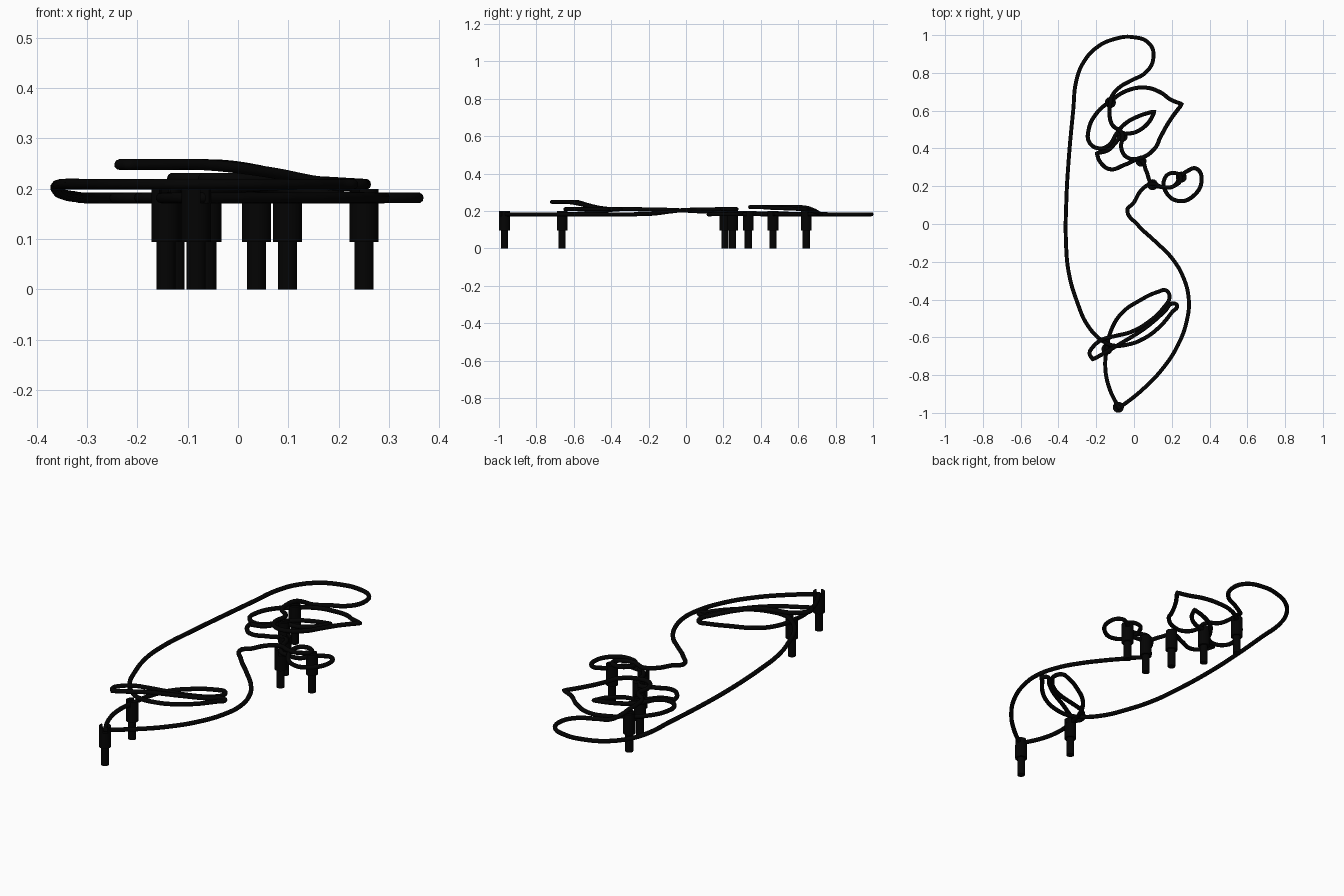
import bpy, bmesh, math

if "Cube" in bpy.data.objects:
    bpy.data.objects.remove(bpy.data.objects["Cube"])

black = bpy.data.materials.new("black")
black.diffuse_color = (0.001, 0.001, 0.001, 1)
black.use_nodes = True
black.node_tree.nodes["Principled BSDF"].inputs["Base Color"].default_value = black.diffuse_color

LOW, MID, HIGH = 0.182, 0.209, 0.248   # wire heights

# One closed wire, described by its sections (x, y, z); a fourth entry marks a sharp bend
top_loop = [(-.115, .68, .205), (-.075, .725, LOW), (-.02, .757, LOW), (.065, .805, LOW),
            (.102, .875, LOW), (.083, .953, LOW), (-.01, .99, LOW), (-.1, .98, LOW),
            (-.19, .94, LOW), (-.265, .86, LOW), (-.305, .76, LOW)]
long_side = [(-.322, .6, .184), (-.345, .35, .188), (-.358, .13, .195), (-.36, -.1, .206),
             (-.345, -.26, MID), (-.302, -.41, MID), (-.243, -.54, MID), (-.165, -.62, MID)]
lower_leaf = [(-.11, -.643, MID), (-.032, -.638, MID), (.055, -.605, MID), (.14, -.54, MID),
              (.203, -.465, MID), (.228, -.434, MID), (.207, -.42, MID), (.16, -.465, .214),
              (.06, -.55, .233), (-.075, -.635, HIGH), (-.165, -.688, HIGH),
              (-.218, -.717, HIGH, 1), (-.235, -.685, HIGH), (-.215, -.648, HIGH),
              (-.17, -.613, HIGH), (-.1, -.593, HIGH), (-.02, -.573, .246), (.075, -.52, .23),
              (.155, -.445, .214), (.188, -.385, MID), (.17, -.352, MID), (.125, -.36, MID),
              (.03, -.405, .205), (-.065, -.472, .195), (-.12, -.56, .186), (-.143, -.655, LOW)]
bottom_side = [(-.152, -.76, LOW), (-.132, -.865, LOW), (-.08, -.975, LOW, 1),
               (.03, -.89, LOW), (.148, -.77, LOW), (.233, -.64, LOW), (.28, -.51, LOW),
               (.29, -.4, LOW), (.26, -.28, LOW), (.2, -.18, .185), (.11, -.09, .196),
               (.02, -.005, .205), (-.035, .075, .207), (-.005, .108, .208), (.04, .18, MID)]
small_curl = [(.095, .213, MID), (.15, .196, MID), (.21, .2, MID), (.248, .245, MID),
              (.2, .27, MID), (.16, .235, .205), (.172, .165, .19), (.235, .122, LOW),
              (.31, .145, LOW), (.358, .235, LOW), (.33, .293, LOW), (.285, .282, LOW),
              (.25, .255, LOW), (.21, .2, LOW), (.15, .196, LOW), (.095, .213, LOW),
              (.065, .28, LOW), (.035, .338, LOW)]
inner_leaf = [(-.045, .315, LOW), (-.127, .29, LOW), (-.18, .33, LOW), (-.197, .375, LOW, 1),
              (-.135, .392, LOW), (-.098, .43, LOW), (-.063, .47, LOW), (.01, .487, LOW),
              (.075, .535, LOW), (.11, .597, LOW, 1), (.03, .573, LOW), (-.048, .53, LOW),
              (-.095, .475, LOW), (-.13, .42, LOW), (-.18, .4, LOW), (-.235, .43, LOW),
              (-.24, .5, LOW), (-.195, .59, LOW), (-.125, .65, LOW)]
outer_leaf = [(-.04, .705, LOW), (.06, .722, LOW), (.14, .697, .193), (.195, .658, .204),
              (.254, .635, MID, 1), (.188, .545, .213), (.14, .46, .216), (.11, .4, .22),
              (.03, .348, .22), (-.035, .352, .221), (-.067, .4, .221), (-.063, .48, .221),
              (-.115, .525, .221), (-.13, .59, .221), (-.125, .645, .217)]
path = top_loop + long_side + lower_leaf + bottom_side + small_curl + inner_leaf + outer_leaf

curve = bpy.data.curves.new("wire_outline", 'CURVE')
curve.dimensions = '3D'
curve.bevel_depth = 0.0108
curve.bevel_resolution = 3
curve.resolution_u = 8
spline = curve.splines.new('BEZIER')
spline.bezier_points.add(len(path) - 1)
spline.use_cyclic_u = True
for bp, co in zip(spline.bezier_points, path):
    bp.co = co[:3]
    bp.handle_left_type = bp.handle_right_type = 'VECTOR' if len(co) > 3 else 'AUTO'
curve.materials.append(black)
wire = bpy.data.objects.new("wire_outline", curve)
bpy.context.collection.objects.link(wire)
bpy.context.view_layer.objects.active = wire
wire.select_set(True)
bpy.ops.object.convert(target='MESH')
bpy.ops.object.shade_smooth()


def prism(bm, outline, z0, z1):
    """Extrude a flat outline between two heights."""
    face = bm.faces.new([bm.verts.new((x, y, z0)) for x, y in outline])
    ext = bmesh.ops.extrude_face_region(bm, geom=[face], use_keep_orig=True)
    for v in ext["geom"]:
        if isinstance(v, bmesh.types.BMVert):
            v.co.z = z1


def arc(r, a0, a1, n):
    return [(r * math.cos(a0 + (a1 - a0) * i / n), r * math.sin(a0 + (a1 - a0) * i / n))
            for i in range(n + 1)]


def peg(x, y, angle):
    """Pin, wider sleeve, and two prongs that hold the wire."""
    bm = bmesh.new()
    prism(bm, arc(.019, 0, 2 * math.pi, 24)[:-1], 0, .094)
    prism(bm, arc(.029, 0, 2 * math.pi, 32)[:-1], .094, .172)
    s = math.asin(.011 / .029)
    for turn in (0, math.pi):
        prism(bm, arc(.029, turn + s, turn + math.pi - s, 14), .172, .2)
    bmesh.ops.recalc_face_normals(bm, faces=bm.faces)
    mesh = bpy.data.meshes.new("peg")
    bm.to_mesh(mesh)
    bm.free()
    mesh.materials.append(black)
    ob = bpy.data.objects.new("peg", mesh)
    ob.location = (x, y, 0)
    ob.rotation_euler.z = math.radians(angle)
    bpy.context.collection.objects.link(ob)
    bpy.ops.object.select_all(action='DESELECT')
    ob.select_set(True)
    bpy.context.view_layer.objects.active = ob
    bpy.ops.object.shade_smooth_by_angle(angle=math.radians(35))


# Pegs: position and direction of the wire slot
for x, y, angle in [(-.125, .643, 40), (-.062, .465, 25), (.037, .333, -40), (.098, .208, -50),
                    (.25, .248, 50), (-.143, -.662, 85), (-.083, -.97, -50)]:
    peg(x, y, angle)
